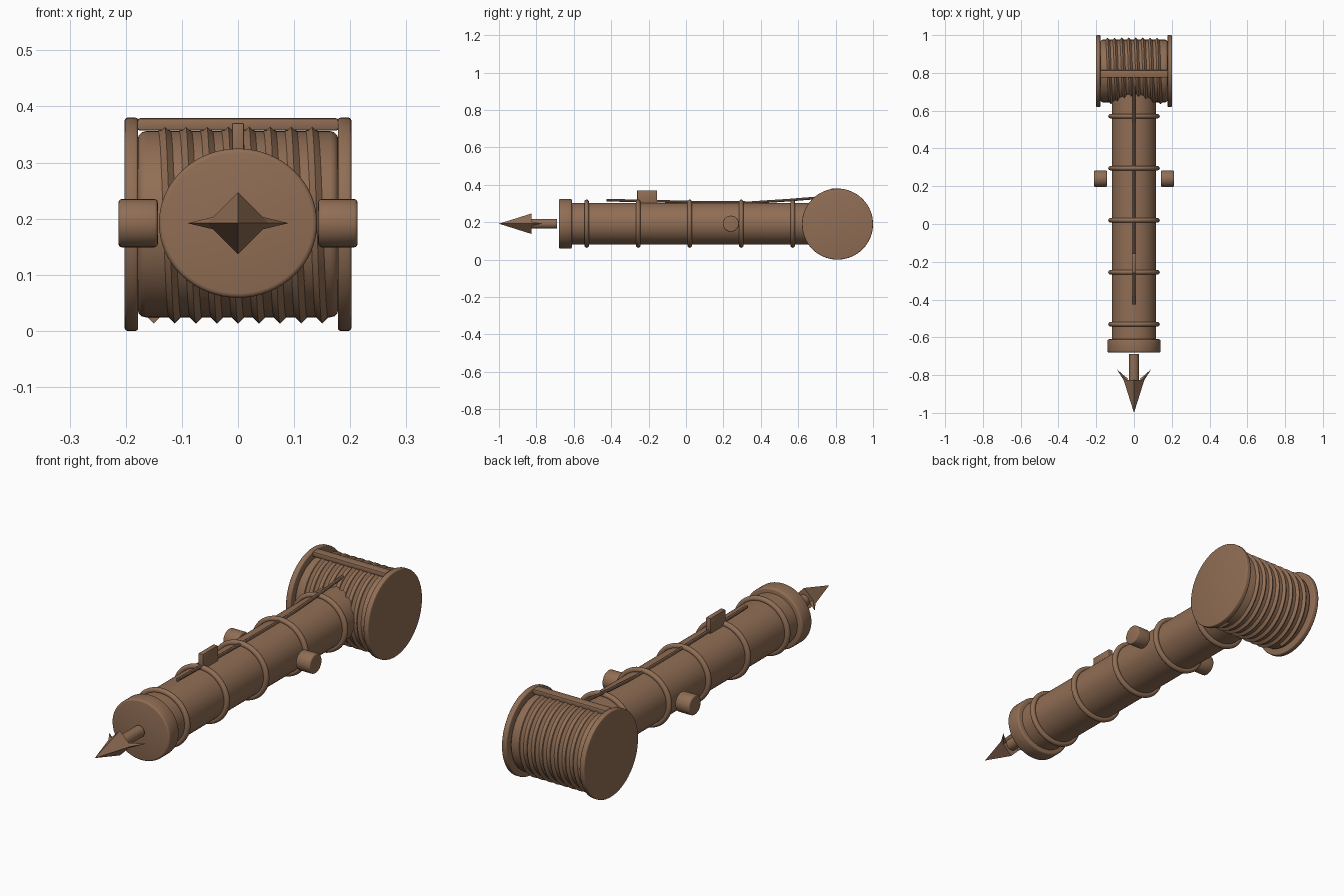
import bpy, bmesh, math
from mathutils import Vector

if "Cube" in bpy.data.objects:
    bpy.data.objects.remove(bpy.data.objects["Cube"])

Z = 0.192   # height of the barrel axis
DY = 0.81   # drum centre along y
brown = bpy.data.materials.new("weathered_brown")
brown.diffuse_color = (0.28, 0.155, 0.09, 1)
brown.use_nodes = True
brown.node_tree.nodes["Principled BSDF"].inputs["Base Color"].default_value = brown.diffuse_color


def finish(ob, name, bevel=0.0, segs=3, smooth=True):
    ob.name = name
    ob.data.materials.append(brown)
    bpy.ops.object.select_all(action='DESELECT')
    ob.select_set(True)
    bpy.context.view_layer.objects.active = ob
    bpy.ops.object.transform_apply(location=False, rotation=True, scale=True)
    if bevel:
        m = ob.modifiers.new("soft_edges", 'BEVEL')
        m.width, m.segments = bevel, segs
        bpy.ops.object.modifier_apply(modifier=m.name)
    if smooth:
        bpy.ops.object.shade_smooth_by_angle(angle=math.radians(35))
    return ob


def cylinder(name, r, length, loc, axis, bevel=0.0, sx=1.0, verts=64):
    rot = (0, math.pi / 2, 0) if axis == 'X' else (math.pi / 2, 0, 0)
    bpy.ops.mesh.primitive_cylinder_add(vertices=verts, radius=r, depth=length,
                                        location=loc, rotation=rot)
    ob = bpy.context.object
    ob.scale.x *= sx
    return finish(ob, name, bevel)


def box(name, size, loc, bevel):
    bpy.ops.mesh.primitive_cube_add(size=1, location=loc)
    ob = bpy.context.object
    ob.scale = size
    return finish(ob, name, bevel, 2)


def spike(name, r, base, tip, verts, spin=0.0):
    base, tip = Vector(base), Vector(tip)
    d = tip - base
    bpy.ops.mesh.primitive_cone_add(vertices=verts, radius1=r, radius2=0, depth=d.length,
                                    location=(base + tip) / 2)
    ob = bpy.context.object
    ob.rotation_euler = d.to_track_quat('Z', 'X').to_euler()
    return finish(ob, name, smooth=False)


# Barrel, muzzle ring and reinforcing bands
cylinder("barrel", 0.112, 1.33, (0, 0.045, Z), 'Y', sx=1.05)
cylinder("muzzle_ring", 0.133, 0.07, (0, -0.645, Z), 'Y', 0.008, sx=1.06)
for i in range(5):
    bpy.ops.mesh.primitive_torus_add(major_radius=0.117, minor_radius=0.012,
                                     major_segments=64, minor_segments=12,
                                     location=(0, -0.531 + 0.2755 * i, Z),
                                     rotation=(math.pi / 2, 0, 0))
    bpy.context.object.scale.x = 1.06
    finish(bpy.context.object, f"barrel_band_{i + 1}")

# Side pegs and drum flanges
for s, side in ((-1, "left"), (1, "right")):
    cylinder(f"side_peg_{side}", 0.043, 0.07, (s * 0.178, 0.24, Z), 'X', 0.006, verts=32)
    cylinder(f"drum_flange_{side}", 0.19, 0.024, (s * 0.19, DY, 0.19), 'X', 0.005)

# Drum core and the rope wound round it
cylinder("drum_core", 0.166, 0.358, (0, DY, 0.19), 'X', 0.015)
turns, steps, pitch, thick = 8, 48, 0.0375, 0.012
bm = bmesh.new()
rings = []
for i in range(turns * steps + 1):
    t = i / steps
    a = 2 * math.pi * t
    ring = []
    for dx, dr in ((1, 0), (0, 1), (-1, 0), (0, -1)):
        r = 0.165 + thick * dr
        ring.append(bm.verts.new((-0.15 + pitch * t + thick * dx,
                                  DY + r * math.sin(a), 0.19 - r * math.cos(a))))
    rings.append(ring)
for p, q in zip(rings, rings[1:]):
    for k in range(4):
        bm.faces.new((p[k], p[k - 1], q[k - 1], q[k]))
bm.faces.new(rings[0])
bm.faces.new(rings[-1][::-1])
bmesh.ops.recalc_face_normals(bm, faces=bm.faces)
me = bpy.data.meshes.new("rope_coil")
bm.to_mesh(me)
bm.free()
coil = bpy.data.objects.new("rope_coil", me)
bpy.context.collection.objects.link(coil)
finish(coil, "rope_coil")

# Cross bar over the drum and sight block on the barrel
box("drum_cross_bar", (0.358, 0.04, 0.022), (0, 0.795, 0.368), 0.004)
box("sight_block", (0.022, 0.106, 0.075), (0, -0.208, 0.333), 0.003)

# Loose line running along the barrel to the drum
cu = bpy.data.curves.new("guide_line", 'CURVE')
cu.dimensions = '3D'
cu.bevel_depth, cu.bevel_resolution, cu.use_fill_caps = 0.007, 2, True
sp = cu.splines.new('POLY')
path = ((-0.425, 0.318), (-0.15, 0.312), (0.1, 0.306), (0.35, 0.305), (0.55, 0.318), (0.77, 0.336))
sp.points.add(len(path) - 1)
for p, (y, z) in zip(sp.points, path):
    p.co = (0, y, z, 1)
line = bpy.data.objects.new("guide_line", cu)
bpy.context.collection.objects.link(line)
bpy.ops.object.select_all(action='DESELECT')
line.select_set(True)
bpy.context.view_layer.objects.active = line
bpy.ops.object.convert(target='MESH')
finish(bpy.context.object, "guide_line")

# Harpoon shaft, four-sided head and swept barbs
cylinder("harpoon_shaft", 0.026, 0.145, (0, -0.762, Z), 'Y', verts=24)
spike("harpoon_head", 0.055, (0, -0.825, Z), (0, -1.0, Z), 4)
for s, side in ((-1, "left"), (1, "right")):
    spike(f"barb_{side}", 0.012, (s * 0.04, -0.828, Z), (s * 0.09, -0.77, Z), 4)
